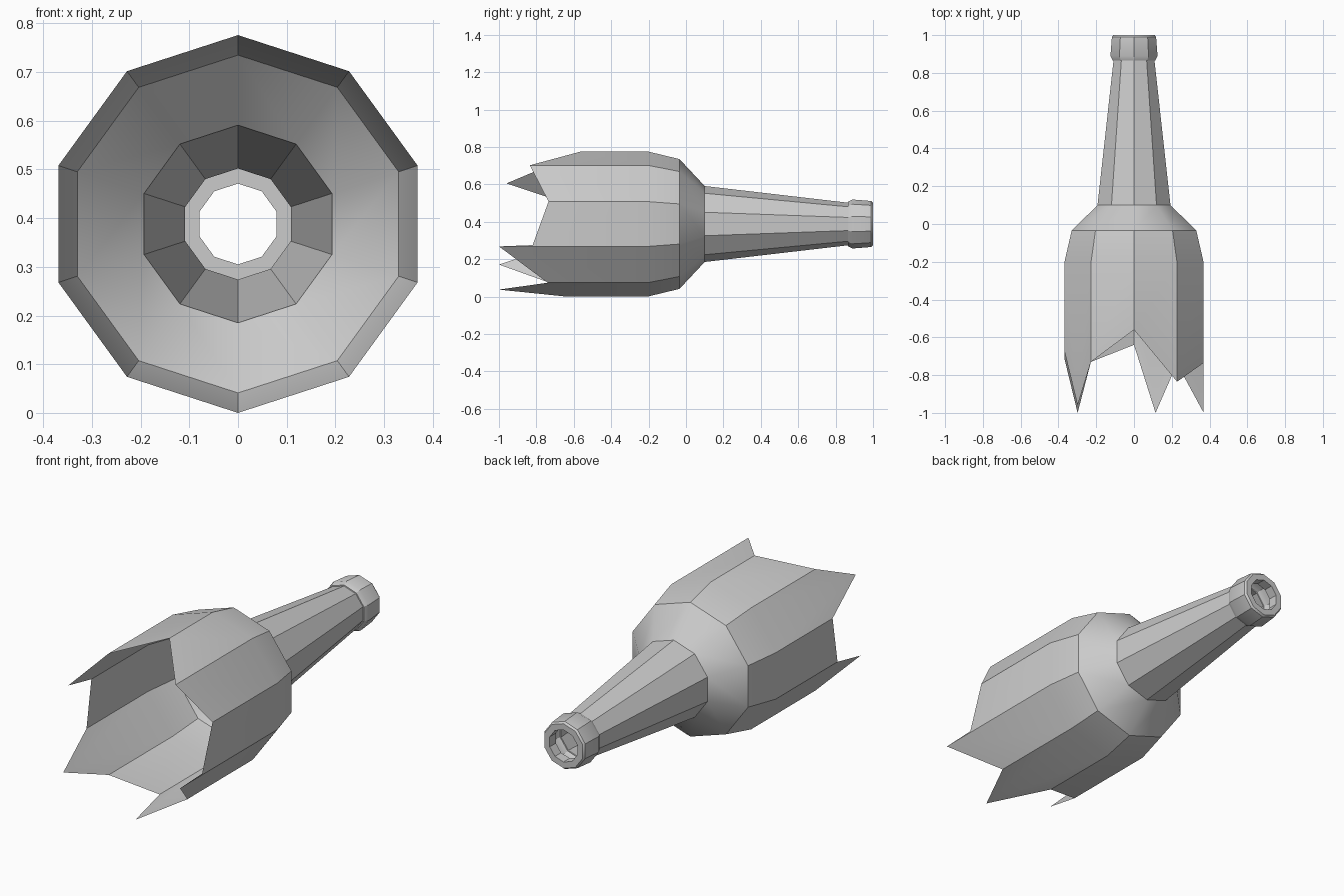
import bpy, bmesh, math
from mathutils import Vector

if "Cube" in bpy.data.objects:
    bpy.data.objects.remove(bpy.data.objects["Cube"])

SIDES = 10
RADIUS = 0.388

glass = bpy.data.materials.new("grey_glass")
glass.use_nodes = True
glass.diffuse_color = (0.6, 0.6, 0.6, 1)
glass.node_tree.nodes["Principled BSDF"].inputs["Base Color"].default_value = (0.6, 0.6, 0.6, 1)


def column_point(k, r, y):
    """Point on column k, counted clockwise from the top when facing the front."""
    a = math.tau * k / SIDES
    return Vector((r * math.sin(a), y, RADIUS + r * math.cos(a)))


def add_ring(bm, r, y):
    return [bm.verts.new(column_point(k, r, y)) for k in range(SIDES)]


def bridge(bm, a, b):
    for k in range(SIDES):
        n = (k + 1) % SIDES
        bm.faces.new((a[k], a[n], b[n], b[k]))


def add_profile(bm, first, profile):
    for y, r in profile:
        ring = add_ring(bm, r, y)
        bridge(bm, first, ring)
        first = ring


def finish(bm, name):
    mesh = bpy.data.meshes.new(name)
    bm.to_mesh(mesh)
    bm.free()
    mesh.materials.append(glass)
    obj = bpy.data.objects.new(name, mesh)
    bpy.context.collection.objects.link(obj)
    bpy.ops.object.select_all(action="DESELECT")
    obj.select_set(True)
    bpy.context.view_layer.objects.active = obj
    bpy.ops.object.shade_smooth_by_angle(angle=math.radians(30))


# Broken body: jagged rim, straight wall, shoulder and neck
bm = bmesh.new()
rim_y = [-0.56, -0.835, -0.735, -1, -0.74, -0.64, -0.73, -0.71, -0.67, -0.73]
spikes = {2: (0.97, -0.82), 4: (0.5, -1), 6: (0.5, -1), 8: (0.5, -0.96)}
rim = [bm.verts.new(column_point(k, RADIUS, y)) for k, y in enumerate(rim_y)]
wall = add_ring(bm, RADIUS, -0.205)
for k in range(SIDES):
    n = (k + 1) % SIDES
    edge = [rim[k]]
    if k in spikes:
        t, y = spikes[k]
        p = column_point(k, RADIUS, y).lerp(column_point(n, RADIUS, y), t)
        edge.append(bm.verts.new(p))
    bm.faces.new(edge + [rim[n], wall[n], wall[k]])
add_profile(bm, wall, [(-0.035, 0.347), (0.1, 0.203), (0.865, 0.114)])
finish(bm, "broken_bottle_body")

# Lip collar with a short inner wall at the mouth
bm = bmesh.new()
add_profile(bm, add_ring(bm, 0.114, 0.865),
            [(0.866, 0.119), (0.89, 0.131), (0.99, 0.123),
             (1.0, 0.115), (1.0, 0.083), (0.95, 0.083)])
finish(bm, "bottle_lip")
